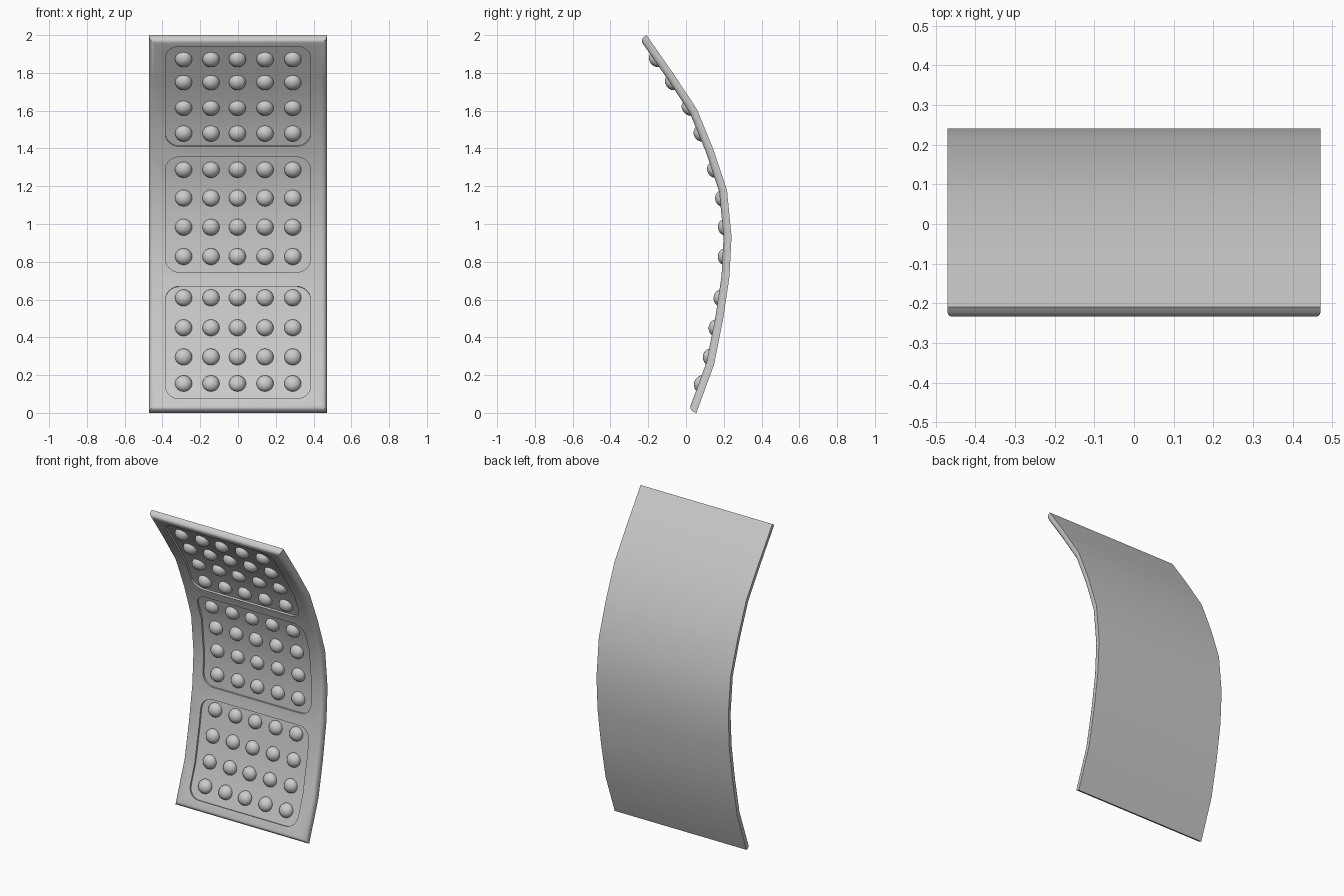
import bpy, bmesh, math
from mathutils import Vector

if "Cube" in bpy.data.objects:
    bpy.data.objects.remove(bpy.data.objects["Cube"])

W, TH, RECESS = 0.47, 0.042, 0.012

# Side profile of the back surface (y, z), bottom to top
BACK = [Vector(p) for p in [
    (0.055, 0.0), (0.149, 0.257), (0.196, 0.495), (0.230, 0.72), (0.241, 0.934),
    (0.217, 1.18), (0.145, 1.395), (0.058, 1.607), (-0.066, 1.795), (-0.209, 2.0)]]
SEG = [b - a for a, b in zip(BACK, BACK[1:])]
KNOTS = [0.0]
for s in SEG:
    KNOTS.append(KNOTS[-1] + s.length)
NRM = [Vector((-s.y, s.x)).normalized() for s in SEG]
MITRE = [NRM[0]]
for a, b in zip(NRM, NRM[1:]):
    MITRE.append((a + b) / (1 + a.dot(b)))
MITRE.append(NRM[-1])


def bend(co):
    """Flat position (x, arc length, depth) to curved position."""
    x, t, d = co
    i = 0
    while i < len(SEG) - 1 and t > KNOTS[i + 1]:
        i += 1
    f = (t - KNOTS[i]) / SEG[i].length
    p = BACK[i].lerp(BACK[i + 1], f) + d * MITRE[i].lerp(MITRE[i + 1], f)
    return Vector((x, p.x, p.y))


def arc_at(z):
    """Arc length at which the front surface reaches height z."""
    lo, hi = 0.0, KNOTS[-1]
    for _ in range(40):
        mid = (lo + hi) / 2
        if bend((0, mid, TH)).z < z:
            lo = mid
        else:
            hi = mid
    return lo


def make_object(name, bm):
    me = bpy.data.meshes.new(name)
    bm.to_mesh(me)
    bm.free()
    ob = bpy.data.objects.new(name, me)
    bpy.context.collection.objects.link(ob)
    return ob


def smooth(ob, angle):
    bpy.ops.object.select_all(action='DESELECT')
    ob.select_set(True)
    bpy.context.view_layer.objects.active = ob
    bpy.ops.object.shade_smooth_by_angle(angle=math.radians(angle))


# Flat slab with rounded front edges
bm = bmesh.new()
bmesh.ops.create_cube(bm, size=1)
for v in bm.verts:
    v.co = Vector((v.co.x * 2 * W, (v.co.y + 0.5) * KNOTS[-1], (v.co.z + 0.5) * TH))
rim = [e for e in bm.edges if all(v.co.z > TH / 2 for v in e.verts)]
bmesh.ops.bevel(bm, geom=rim, offset=0.026, segments=4, profile=0.5, affect='EDGES')
slab = make_object("curved_panel", bm)

# Rounded rectangular recesses
cutters = []
for z0, z1 in [(0.075, 0.67), (0.745, 1.355), (1.41, 1.94)]:
    t0, t1, hw, r = arc_at(z0), arc_at(z1), 0.385, 0.075
    bm = bmesh.new()
    ring = []
    for k, (cx, cy) in enumerate([(hw - r, t1 - r), (r - hw, t1 - r),
                                  (r - hw, t0 + r), (hw - r, t0 + r)]):
        for j in range(7):
            a = math.pi / 2 * (k + j / 6)
            ring.append(bm.verts.new((cx + r * math.cos(a), cy + r * math.sin(a), TH - RECESS)))
    face = bm.faces.new(ring)
    ext = bmesh.ops.extrude_face_region(bm, geom=[face])
    bmesh.ops.translate(bm, vec=(0, 0, 0.1),
                        verts=[g for g in ext['geom'] if isinstance(g, bmesh.types.BMVert)])
    bmesh.ops.recalc_face_normals(bm, faces=bm.faces)
    cutter = make_object("recess_cutter", bm)
    cutter.hide_render = True
    cutters.append(cutter)
    mod = slab.modifiers.new("recess", 'BOOLEAN')
    mod.operation, mod.solver, mod.object = 'DIFFERENCE', 'EXACT', cutter

# Apply the cuts, slice at the profile points and bend
bm = bmesh.new()
bm.from_object(slab, bpy.context.evaluated_depsgraph_get())
slab.modifiers.clear()
for c in cutters:
    bpy.data.objects.remove(c)
for t in KNOTS[1:-1]:
    bmesh.ops.bisect_plane(bm, geom=bm.verts[:] + bm.edges[:] + bm.faces[:],
                           plane_co=(0, t, 0), plane_no=(0, 1, 0))
for v in bm.verts:
    v.co = bend(v.co)
bm.to_mesh(slab.data)
bm.free()
smooth(slab, 30)

# Domed bumps: 12 rows of 5
bm = bmesh.new()
for z in [0.159, 0.299, 0.453, 0.611, 0.828, 0.982, 1.135, 1.284, 1.475, 1.609, 1.744, 1.866]:
    t = arc_at(z)
    for x in [-0.288, -0.143, -0.003, 0.143, 0.29]:
        new = bmesh.ops.create_uvsphere(bm, u_segments=24, v_segments=12, radius=1)['verts']
        bmesh.ops.delete(bm, geom=[v for v in new if v.co.z < -0.3], context='VERTS')
        for v in [v for v in new if v.is_valid]:
            v.co = bend((x + 0.045 * v.co.x, t + 0.045 * v.co.y,
                         TH - RECESS + 0.037 * v.co.z))
bumps = make_object("bumps", bm)
smooth(bumps, 60)
